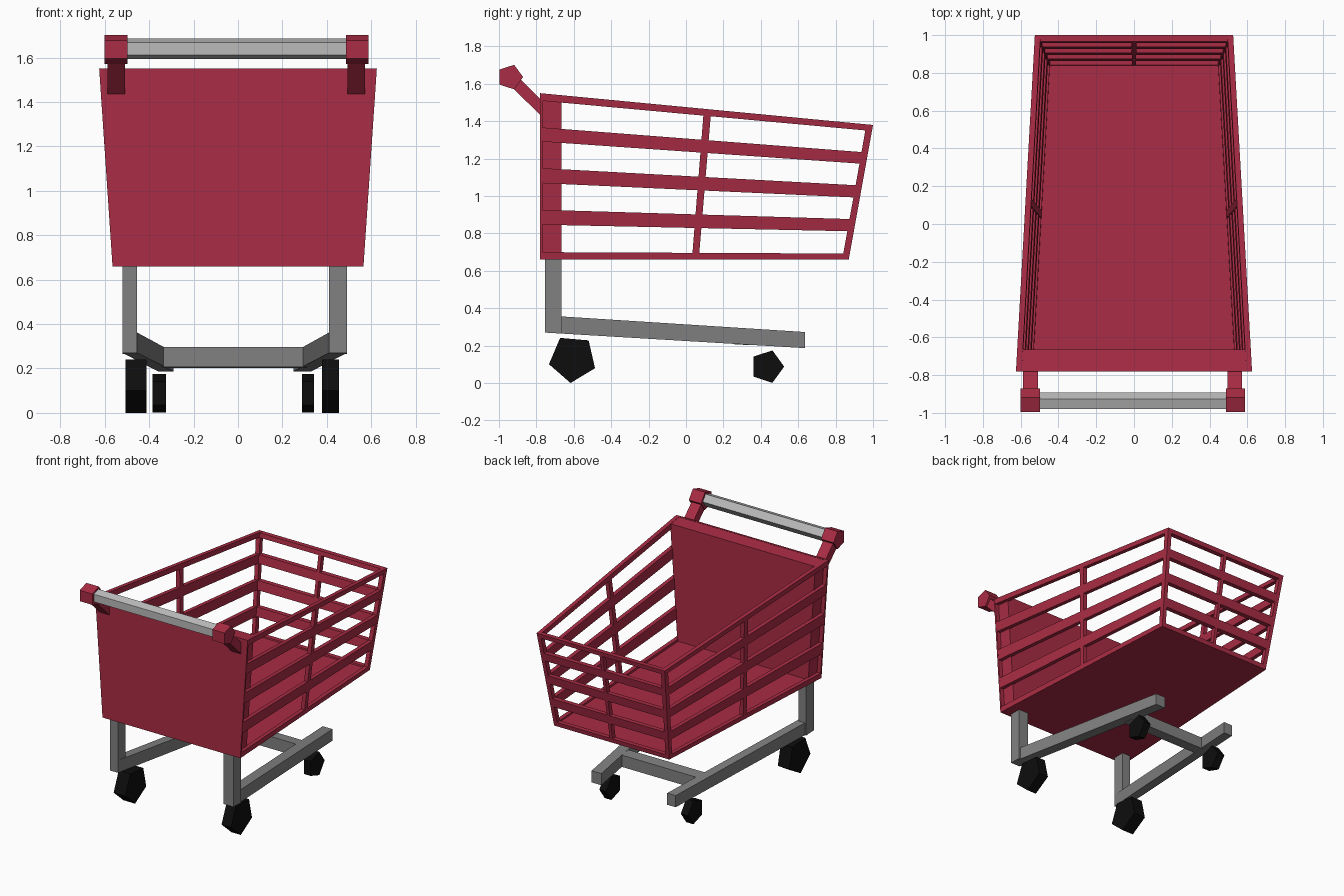
import bpy, bmesh, math
from mathutils import Vector

if "Cube" in bpy.data.objects:
    bpy.data.objects.remove(bpy.data.objects["Cube"])


def material(name, rgb):
    m = bpy.data.materials.new(name)
    m.diffuse_color = (*rgb, 1)
    m.use_nodes = True
    m.node_tree.nodes["Principled BSDF"].inputs["Base Color"].default_value = m.diffuse_color
    return m


RED = material("red_plastic", (0.40, 0.025, 0.058))
GREY = material("grey_metal", (0.22, 0.22, 0.22))
SILVER = material("silver_metal", (0.5, 0.5, 0.5))
BLACK = material("black_rubber", (0.004, 0.004, 0.004))


def finish(name, bm, mat):
    bmesh.ops.recalc_face_normals(bm, faces=bm.faces)
    me = bpy.data.meshes.new(name)
    bm.to_mesh(me)
    bm.free()
    me.materials.append(mat)
    ob = bpy.data.objects.new(name, me)
    bpy.context.collection.objects.link(ob)
    return ob


def add_prism(bm, loop_a, loop_b):
    """Solid between two matching loops of points."""
    a = [bm.verts.new(p) for p in loop_a]
    b = [bm.verts.new(p) for p in loop_b]
    bm.faces.new(a)
    bm.faces.new(b[::-1])
    for i in range(len(a)):
        j = (i + 1) % len(a)
        bm.faces.new((a[i], b[i], b[j], a[j]))


def prism(name, loop_a, loop_b, mat):
    bm = bmesh.new()
    add_prism(bm, loop_a, loop_b)
    return finish(name, bm, mat)


def side_profile(name, yz, x0, x1, mat):
    return prism(name, [(x0, y, z) for y, z in yz], [(x1, y, z) for y, z in yz], mat)


def pentagon(y, z, r, start):
    return [(y + r * math.cos(math.radians(start + 72 * k)),
             z + r * math.sin(math.radians(start + 72 * k))) for k in range(5)]


# Outer corners of the basket
BOT_REAR, TOP_REAR = Vector((0.565, -0.78, 0.66)), Vector((0.625, -0.78, 1.55))
BOT_FRONT, TOP_FRONT = Vector((0.472, 0.87, 0.66)), Vector((0.525, 1.0, 1.38))


def flip(p):
    return Vector((-p.x, p.y, p.z))


# Slatted basket walls: strips on a tapered quad, (u0, u1, v0, v1)
RAILS = [(0, 0.045), (0.21, 0.30), (0.46, 0.55), (0.71, 0.795), (0.955, 1)]


def slatted_wall(name, corners, inward, posts):
    b0, b1, t0, t1 = corners

    def at(u, v):
        return b0.lerp(b1, u).lerp(t0.lerp(t1, u), v)

    bm = bmesh.new()
    strips = [(0, 1, v0, v1) for v0, v1 in RAILS] + [(u0, u1, 0, 1) for u0, u1 in posts]
    for u0, u1, v0, v1 in strips:
        outer = [at(u0, v0), at(u1, v0), at(u1, v1), at(u0, v1)]
        add_prism(bm, outer, [p + Vector(inward) for p in outer])
    finish(name, bm, RED)


right = (BOT_REAR, BOT_FRONT, TOP_REAR, TOP_FRONT)
side_posts = [(0, 0.008), (0.492, 0.514), (0.98, 1)]
slatted_wall("basket_right_wall", right, (-0.03, 0, 0), side_posts)
slatted_wall("basket_left_wall", [flip(p) for p in right], (0.03, 0, 0), side_posts)
slatted_wall("basket_front_wall",
             (flip(BOT_FRONT), BOT_FRONT, flip(TOP_FRONT), TOP_FRONT),
             (0, -0.035, 0), [(0, 0.03), (0.488, 0.512), (0.97, 1)])

# Basket floor
floor = [BOT_REAR, BOT_FRONT, flip(BOT_FRONT), flip(BOT_REAR)]
prism("basket_floor", floor, [p + Vector((0, 0, 0.022)) for p in floor], RED)


# Solid rear panel: outer skin, inset body and top cap
def panel(name, y0, y1, z0, z1, inset):
    def loop(y):
        pts = []
        for z, s in ((z0, -1), (z0, 1), (z1, 1), (z1, -1)):
            half = 0.565 + 0.06 * (z - 0.66) / 0.89 - inset
            drop = (y + 0.78) * 0.0955 if z == z1 else 0
            pts.append((s * half, y, z - drop))
        return pts
    prism(name, loop(y0), loop(y1), RED)


panel("rear_panel_skin", -0.78, -0.768, 0.66, 1.55, 0)
panel("rear_panel_body", -0.77, -0.665, 0.66, 1.548, 0.03)

# Chassis, wheels and handle fittings, given as x ranges per side
SIDES = {
    "left": dict(post=(-0.52, -0.455), end=(-0.36, -0.29), rear=(-0.507, -0.412),
                 front=(-0.384, -0.325), knob=(-0.60, -0.497), arm=(-0.588, -0.508)),
    "right": dict(post=(0.41, 0.49), end=(0.25, 0.33), rear=(0.378, 0.455),
                  front=(0.288, 0.343), knob=(0.487, 0.587), arm=(0.494, 0.572)),
}
for side, d in SIDES.items():
    # Upright post
    side_profile(side + "_chassis_post",
                 [(-0.755, 0.27), (-0.665, 0.265), (-0.665, 0.67), (-0.755, 0.67)],
                 *d["post"], GREY)
    # Rail converging toward the far end
    (a, b), (c, e) = d["post"], d["end"]
    prism(side + "_chassis_rail",
          [(a, -0.755, 0.27), (b, -0.755, 0.27), (b, -0.755, 0.362), (a, -0.755, 0.362)],
          [(c, 0.635, 0.187), (e, 0.635, 0.187), (e, 0.635, 0.273), (c, 0.635, 0.273)], GREY)
    # Five-sided wheels
    side_profile(side + "_rear_wheel", pentagon(-0.606, 0.13, 0.13, 49), *d["rear"], BLACK)
    side_profile(side + "_front_wheel", pentagon(0.434, 0.088, 0.091, 0), *d["front"], BLACK)
    # Handle knob and arm
    side_profile(side + "_handle_knob", pentagon(-0.94, 1.636, 0.069, 0), *d["knob"], RED)
    side_profile(side + "_handle_arm",
                 [(-0.93, 1.58), (-0.775, 1.43), (-0.775, 1.515), (-0.885, 1.625)],
                 *d["arm"], RED)

# Cross bar between the rails
side_profile("chassis_cross_bar",
             [(0.26, 0.207), (0.345, 0.203), (0.345, 0.29), (0.26, 0.296)],
             -0.34, 0.31, GREY)

# Handle bar
side_profile("handle_bar", pentagon(-0.94, 1.64, 0.048, 0), -0.5, 0.49, SILVER)
